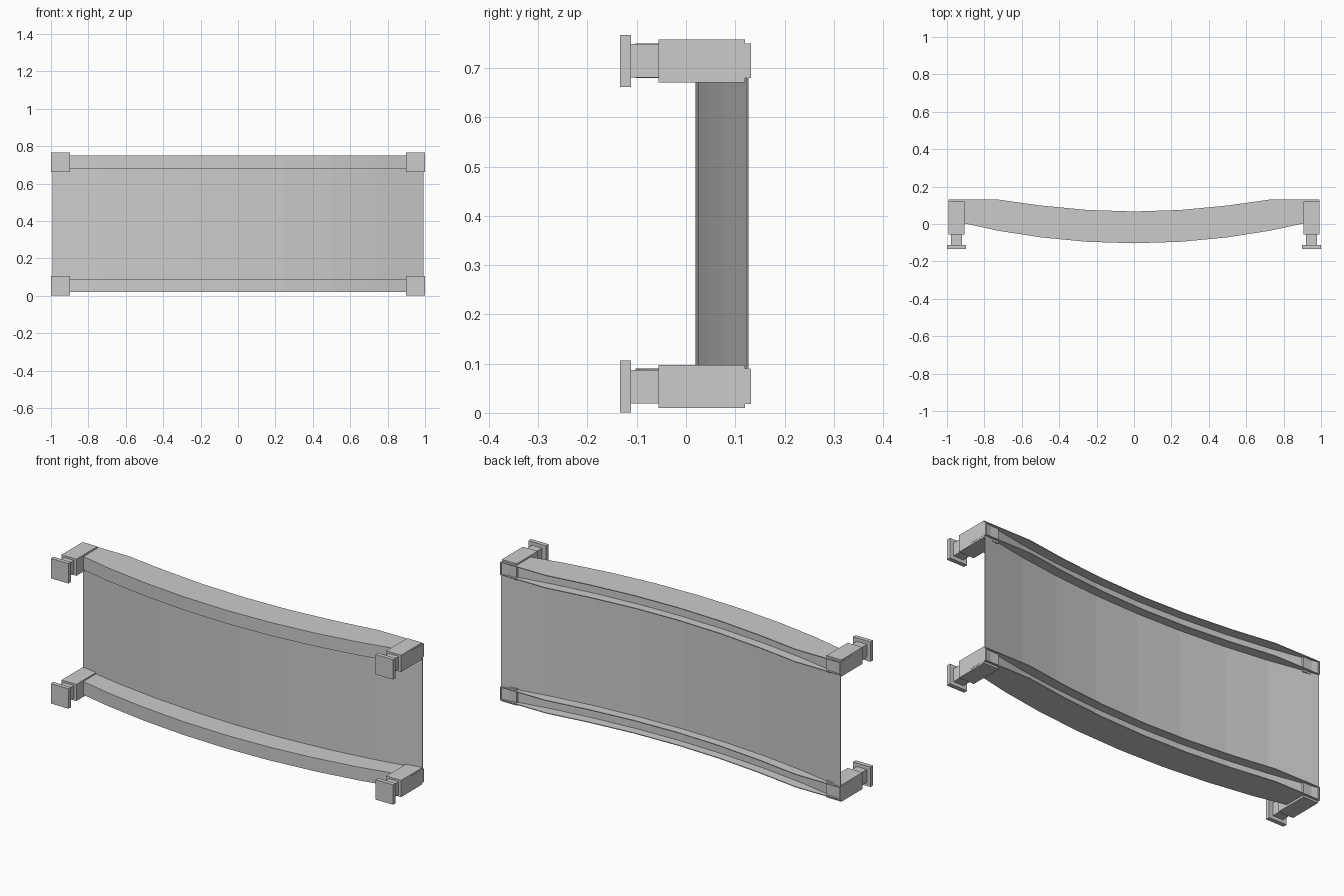
import bpy, bmesh

if "Cube" in bpy.data.objects:
    bpy.data.objects.remove(bpy.data.objects["Cube"])

HALF = [0.0, 0.25, 0.5, 0.73, 0.992]
XS = [-x for x in HALF[:0:-1]] + HALF


def finish(name, bm):
    bmesh.ops.recalc_face_normals(bm, faces=bm.faces)
    me = bpy.data.meshes.new(name)
    bm.to_mesh(me)
    bm.free()
    ob = bpy.data.objects.new(name, me)
    bpy.context.collection.objects.link(ob)
    return ob


def loft(name, section):
    """Sweep a (y, z) section, which depends on x, along the stations."""
    bm = bmesh.new()
    rings = [[bm.verts.new((x, y, z)) for y, z in section(x)] for x in XS]
    n = len(rings[0])
    for a, b in zip(rings, rings[1:]):
        for i in range(n):
            j = (i + 1) % n
            bm.faces.new((a[i], a[j], b[j], b[i]))
    bm.faces.new(rings[0])
    bm.faces.new(rings[-1][::-1])
    return finish(name, bm)


def add_box(bm, x, y, z):
    vs = bmesh.ops.create_cube(bm, size=1)["verts"]
    for v in vs:
        v.co = [r[0] + (c + 0.5) * (r[1] - r[0]) for c, r in zip(v.co, (x, y, z))]


# Curved rails: channels open at the back, trimmed flat near the ends
def channel(z0, z1, t=0.004):
    def section(x):
        f = -0.103 + 0.127 * x * x
        b = min(f + 0.17, 0.131)
        return [(f, z0), (b, z0), (b, z0 + t), (f + t, z0 + t),
                (f + t, z1 - t), (b, z1 - t), (b, z1), (f, z1)]
    return section


loft("lower_rail", channel(0.02, 0.09))
loft("upper_rail", channel(0.68, 0.75))


# Thin curved panel running through both rails
def panel(x):
    y = 0.019 + 0.107 * x * x
    return [(y, 0.022), (y + 0.003, 0.022), (y + 0.003, 0.748), (y, 0.748)]


loft("panel", panel)

# Corner brackets: sleeve, neck, mounting plate and rail end cap
for level, zc in (("lower", 0.0535), ("upper", 0.7145)):
    for side, s in (("left", -1), ("right", 1)):
        bm = bmesh.new()
        for x0, x1, y0, y1, h in ((0.905, 0.992, -0.056, 0.12, 0.044),
                                  (0.92, 0.978, -0.112, -0.056, 0.034),
                                  (0.897, 1.0, -0.134, -0.112, 0.0525),
                                  (0.988, 0.993, 0.03, 0.132, 0.035)):
            add_box(bm, sorted((s * x0, s * x1)), (y0, y1), (zc - h, zc + h))
        finish(f"{level}_{side}_bracket", bm)
